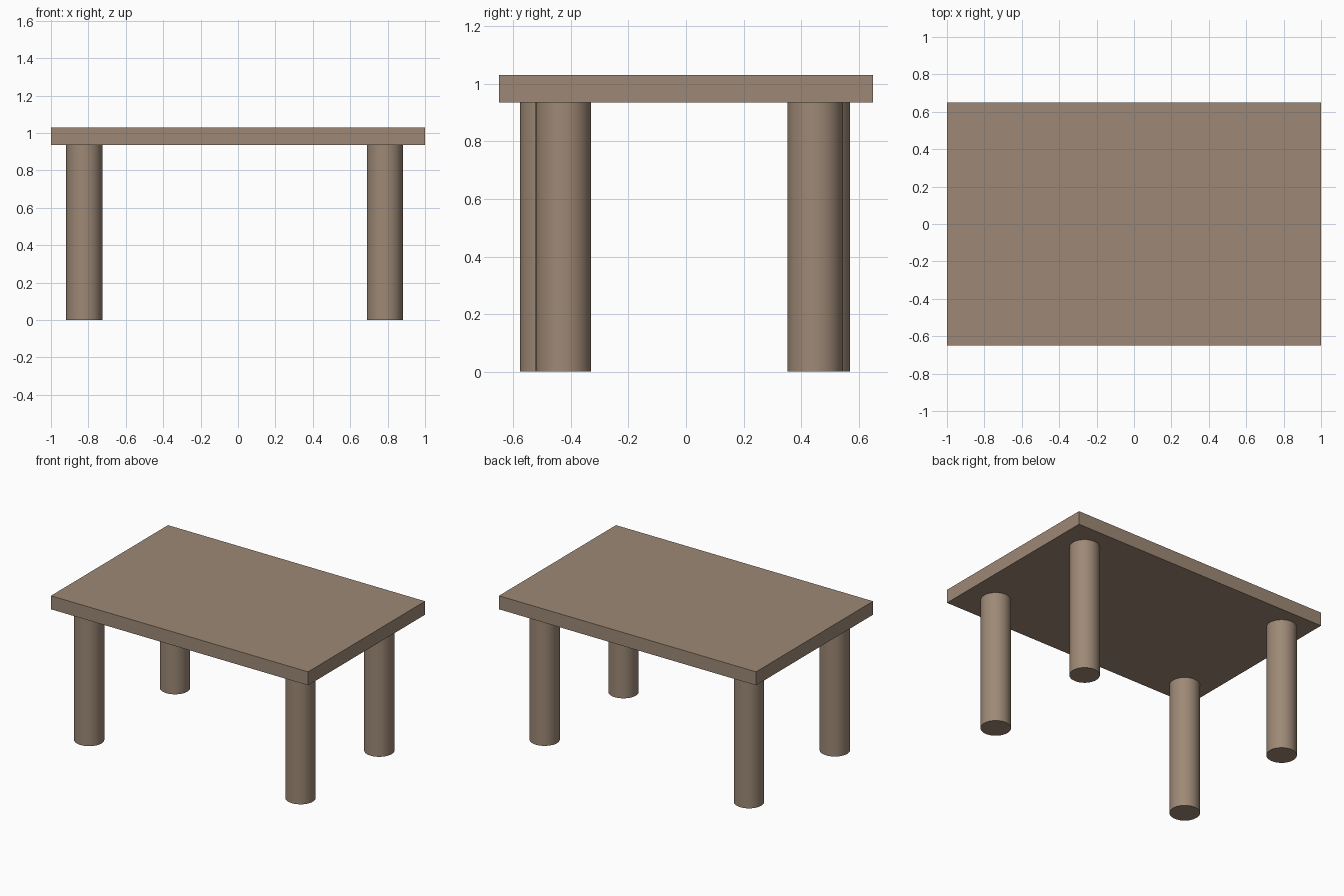
import bpy

if "Cube" in bpy.data.objects:
    bpy.data.objects.remove(bpy.data.objects["Cube"])

wood = bpy.data.materials.new("wood")
wood.diffuse_color = (0.34, 0.25, 0.18, 1)
wood.use_nodes = True
wood.node_tree.nodes["Principled BSDF"].inputs["Base Color"].default_value = wood.diffuse_color

TOP_Z, UNDER_Z = 1.03, 0.935
LEG_RADIUS = 0.0965

# Table top slab
bpy.ops.mesh.primitive_cube_add(size=1, location=(0, 0, (TOP_Z + UNDER_Z) / 2))
top = bpy.context.object
top.name = "table_top"
top.scale = (2, 1.3, TOP_Z - UNDER_Z)
bpy.ops.object.transform_apply(location=False, rotation=False, scale=True)
top.data.materials.append(wood)

# Round legs, slightly unevenly placed
legs = {
    "front_left_leg": (-0.822, -0.48),
    "back_left_leg": (-0.822, 0.474),
    "front_right_leg": (0.785, -0.426),
    "back_right_leg": (0.785, 0.449),
}
for name, (x, y) in legs.items():
    bpy.ops.mesh.primitive_cylinder_add(vertices=64, radius=LEG_RADIUS, depth=UNDER_Z,
                                        location=(x, y, UNDER_Z / 2))
    leg = bpy.context.object
    leg.name = name
    leg.data.materials.append(wood)
    bpy.ops.object.shade_smooth_by_angle()
